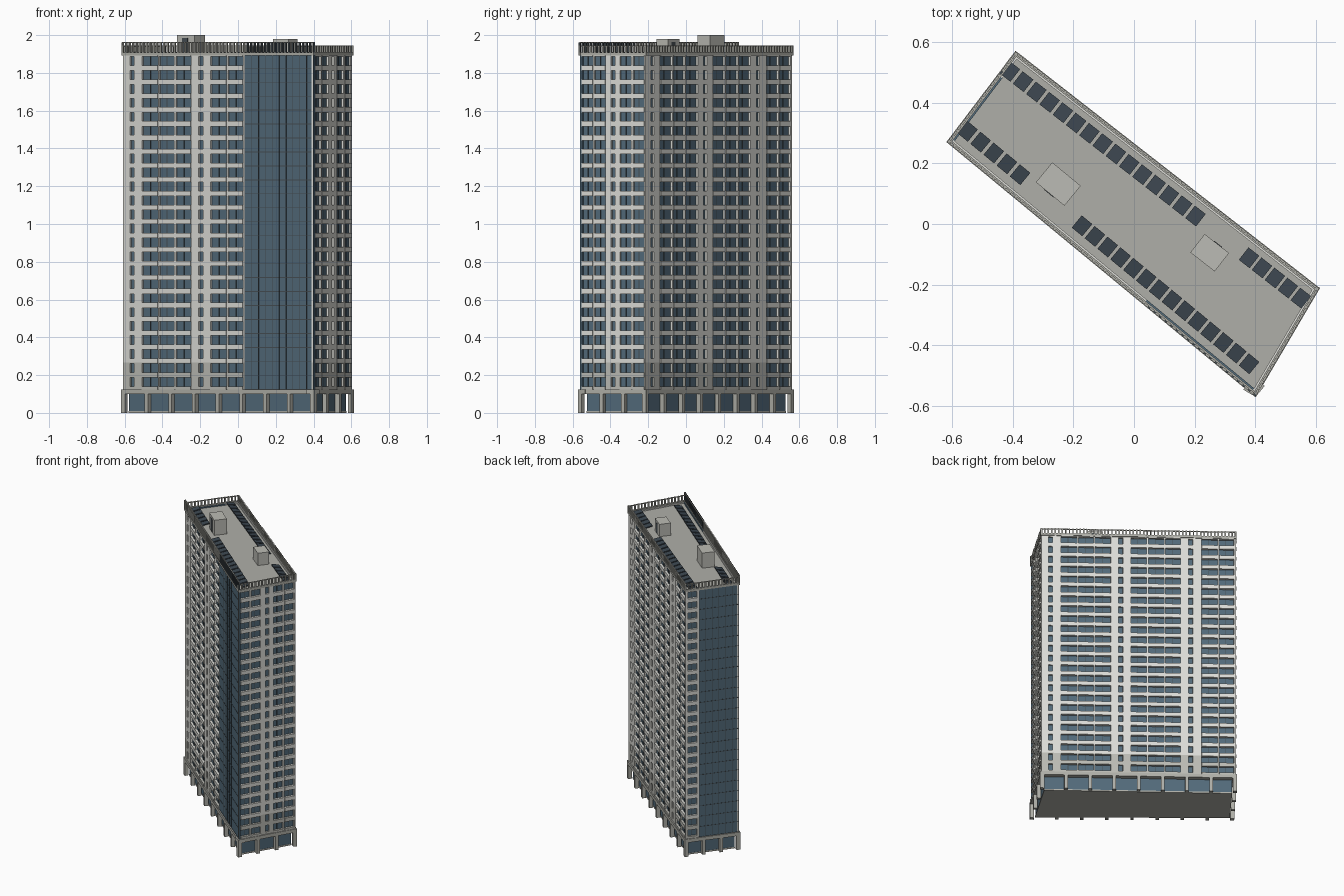
import bpy, bmesh
from mathutils import Vector

if "Cube" in bpy.data.objects:
    bpy.data.objects.remove(bpy.data.objects["Cube"])


def material(name, rgb):
    m = bpy.data.materials.new(name)
    m.use_nodes = True
    m.diffuse_color = (*rgb, 1)
    bsdf = m.node_tree.nodes["Principled BSDF"]
    bsdf.inputs["Base Color"].default_value = (*rgb, 1)
    bsdf.inputs["Roughness"].default_value = 0.8
    return m


WALL = material("pale concrete", (0.72, 0.72, 0.68))
LOWER = material("lower concrete", (0.50, 0.50, 0.46))
BASE = material("base stone", (0.43, 0.43, 0.39))
ROOF = material("roof grey", (0.43, 0.43, 0.395))
GLASS = material("blue glass", (0.085, 0.145, 0.195))
FRAME = material("dark frame", (0.06, 0.075, 0.085))
PANEL = material("roof panel", (0.045, 0.062, 0.08))

# Building corners, counter-clockwise, and heights
WEST, SOUTH = Vector((-0.609, 0.272)), Vector((0.40, -0.561))
EAST, NORTH = Vector((0.604, -0.214)), Vector((-0.39, 0.561))
CORNERS = [WEST, SOUTH, EAST, NORTH]
FLOORS, STOREY, START, TOP, DECK = 24, 0.0739, 0.125, 1.9, 1.892
TINT_TOP, RECESS = 0.268, 0.012
parts = {}


def add_prism(name, mat, bottom, top):
    """Add a closed prism between two rings to the named part."""
    bm, _ = parts.setdefault(name, (bmesh.new(), mat))
    lo = [bm.verts.new(p) for p in bottom]
    hi = [bm.verts.new(p) for p in top]
    bm.faces.new(lo[::-1])
    bm.faces.new(hi)
    n = len(lo)
    for i in range(n):
        bm.faces.new((lo[i], lo[(i + 1) % n], hi[(i + 1) % n], hi[i]))


class Side:
    """One facade: t runs along it from 0 to 1, depth is positive outwards."""

    def __init__(self, a, b):
        self.a, self.length = a, (b - a).length
        self.u = (b - a).normalized()
        self.n = Vector((self.u.y, -self.u.x))

    def point(self, t, d, z):
        p = self.a + self.u * (t * self.length) + self.n * d
        return (p.x, p.y, z)

    def box(self, name, mat, t0, t1, z0, z1, d0, d1, tilt=0):
        ring = [(t0, d1), (t1, d1), (t1, d0), (t0, d0)]
        lift = [0, 0, tilt, tilt]
        add_prism(name, mat,
                  [self.point(t, d, z0 + e) for (t, d), e in zip(ring, lift)],
                  [self.point(t, d, z1 + e) for (t, d), e in zip(ring, lift)])

    def wall(self, t0, t1, z0, z1, d1=0.0):
        """Concrete block, tinted near the ground."""
        if z0 < TINT_TOP:
            self.box("lower_walls", LOWER, t0, t1, z0, min(z1, TINT_TOP), -RECESS, d1)
        if z1 > TINT_TOP:
            self.box("upper_walls", WALL, t0, t1, max(z0, TINT_TOP), z1, -RECESS, d1)

    def windows(self, openings, start, end):
        """Full-height piers between openings, and a spandrel on every floor."""
        edges = [start] + [e for o in openings for e in o] + [end]
        for t0, t1 in zip(edges[::2], edges[1::2]):
            self.wall(t0, t1, START, TOP)
        for t0, t1 in openings:
            small = (t1 - t0) * self.length < 0.04
            out = 0.0 if small else 0.004
            # Spandrels run from one window head to the next sill
            levels = [START - STOREY + 0.062 + i * STOREY for i in range(FLOORS + 1)]
            for z in levels:
                self.wall(t0, t1, max(z, START), min(z + 0.027, TOP), out)
            if not small:
                mid, w = t0 + (t1 - t0) * 0.45, 0.002 / self.length
                self.box("window_mullions", FRAME, mid - w, mid + w,
                         START, TOP - 0.01, -RECESS, -RECESS + 0.003)

    def curtain(self, t0, t1, count):
        """Glazed curtain wall with a fine grid."""
        self.box("curtain_glass", GLASS, t0, t1, START, TOP, -RECESS, -0.001)
        w = 0.0015 / self.length
        for i in range(count + 1):
            c = t0 + w + (t1 - t0 - 2 * w) * i / count
            self.box("curtain_mullions", FRAME, c - w, c + w, START, TOP, -0.004, 0.0005)
        for i in range(FLOORS + 1):
            z = START + i * STOREY
            self.box("curtain_transoms", FRAME, t0, t1, z - 0.002, z + 0.002, -0.004, 0.0002)

    def colonnade(self, bays):
        """Ground-floor columns and the beam they carry."""
        e = 0.008 / self.length
        self.box("base_beam", BASE, -e, 1 + e, 0.1, START, -0.04, 0.008)
        w = 0.022 / self.length
        for i in range(bays + 1):
            c = -e + (1 + 2 * e - w) * i / bays
            self.box("base_columns", BASE, c, c + w, 0, 0.1, -0.018, 0.008)

    def parapet(self, fins, height, dark_from=2):
        """Open fin railing above a cornice; fins over glazing are dark."""
        e = 0.006 / self.length
        self.box("cornice", BASE, -e, 1 + e, DECK, TOP + 0.008, -0.006, 0.006)
        self.box("parapet_rail", BASE, -e, 1 + e, height - 0.005, height, -0.006, 0.0)
        w = 0.009 / self.length
        for i in range(fins):
            c = -e + (1 + 2 * e - w) * i / (fins - 1)
            dark = c > dark_from
            self.box("dark_fins" if dark else "parapet_fins", FRAME if dark else BASE,
                     c, c + w, TOP + 0.008, height - 0.001, -0.005, 0.006)

    def panels(self, first, last, count, depth):
        """Row of tilted roof panels just inside the parapet."""
        w = 0.0225 / self.length
        for i in range(count):
            c = first + (last - first) * i / (count - 1)
            self.box("roof_panels", PANEL, c - w, c + w, DECK + 0.001, DECK + 0.008,
                     depth - 0.026, depth + 0.026, 0.01)


def inset(d):
    """Building outline moved inwards by d."""
    ring = []
    for i, c in enumerate(CORNERS):
        before = (CORNERS[i - 1] - c).normalized()
        after = (CORNERS[(i + 1) % 4] - c).normalized()
        ring.append(c + (before + after) * d)
    return ring


def slab(name, mat, d, z0, z1):
    ring = inset(d)
    add_prism(name, mat, [(p.x, p.y, z0) for p in ring], [(p.x, p.y, z1) for p in ring])


sw, se, ne, nw = [Side(CORNERS[i], CORNERS[(i + 1) % 4]) for i in range(4)]

# Glazed core, lobby and roof
slab("glazed_core", GLASS, RECESS, START, DECK - 0.004)
slab("lobby_glass", GLASS, 0.024, 0.008, 0.11)
slab("ground_slab", BASE, 0.022, 0, 0.01)
slab("roof_deck", ROOF, 0.004, DECK - 0.006, DECK)

# Facades
LONG = [(0.036, 0.058), (0.10, 0.183), (0.19, 0.269), (0.277, 0.357),
        (0.397, 0.419), (0.46, 0.542), (0.55, 0.63), (0.638, 0.716),
        (0.757, 0.779), (0.825, 0.907), (0.915, 0.99)]
sw.windows(LONG[:7], 0, 0.638)
sw.curtain(0.638, 1, 10)
ne.windows(LONG, 0, 1)
se.windows([(0.03, 0.195), (0.22, 0.385), (0.475, 0.535), (0.61, 0.78), (0.81, 0.98)], 0, 1)
nw.windows([(0.04, 0.21)], 0, 0.25)
nw.curtain(0.25, 1, 6)

# Base and parapet
for side, bays in ((sw, 8), (ne, 8), (se, 3), (nw, 3)):
    side.colonnade(bays)
sw.parapet(56, 1.963, 0.638)
ne.parapet(56, 1.946)
se.parapet(18, 1.946)
nw.parapet(17, 1.946)

# Roof panels
for side, start, end, count, depth in ((sw, 0.393, 0.94, 14, -0.064),
                                       (ne, 0.368, 0.985, 15, -0.057)):
    side.panels(0.018, 0.19, 5, depth)
    side.panels(start, end, count, depth)


# Rooftop plant rooms, each with a door facing the nearer long side
def plant_room(side, x, y, w, d, top):
    rel = Vector((x, y)) - side.a
    t, dep = rel.dot(side.u) / side.length, rel.dot(side.n)
    h = w / 2 / side.length
    side.box("plant_rooms", LOWER, t - h, t + h, DECK - 0.003, top, dep - d / 2, dep + d / 2)
    side.box("plant_doors", FRAME, t - h * 0.4, t + h * 0.25, DECK + 0.002, top - 0.016,
             dep + d / 2, dep + d / 2 + 0.002)


plant_room(sw, -0.25, 0.132, 0.122, 0.085, 2.0)
plant_room(ne, 0.25, -0.095, 0.102, 0.077, 1.98)

# Turn every part into an object
for name, (bm, mat) in parts.items():
    bmesh.ops.recalc_face_normals(bm, faces=bm.faces)
    mesh = bpy.data.meshes.new(name)
    bm.to_mesh(mesh)
    bm.free()
    mesh.materials.append(mat)
    bpy.context.collection.objects.link(bpy.data.objects.new(name, mesh))
